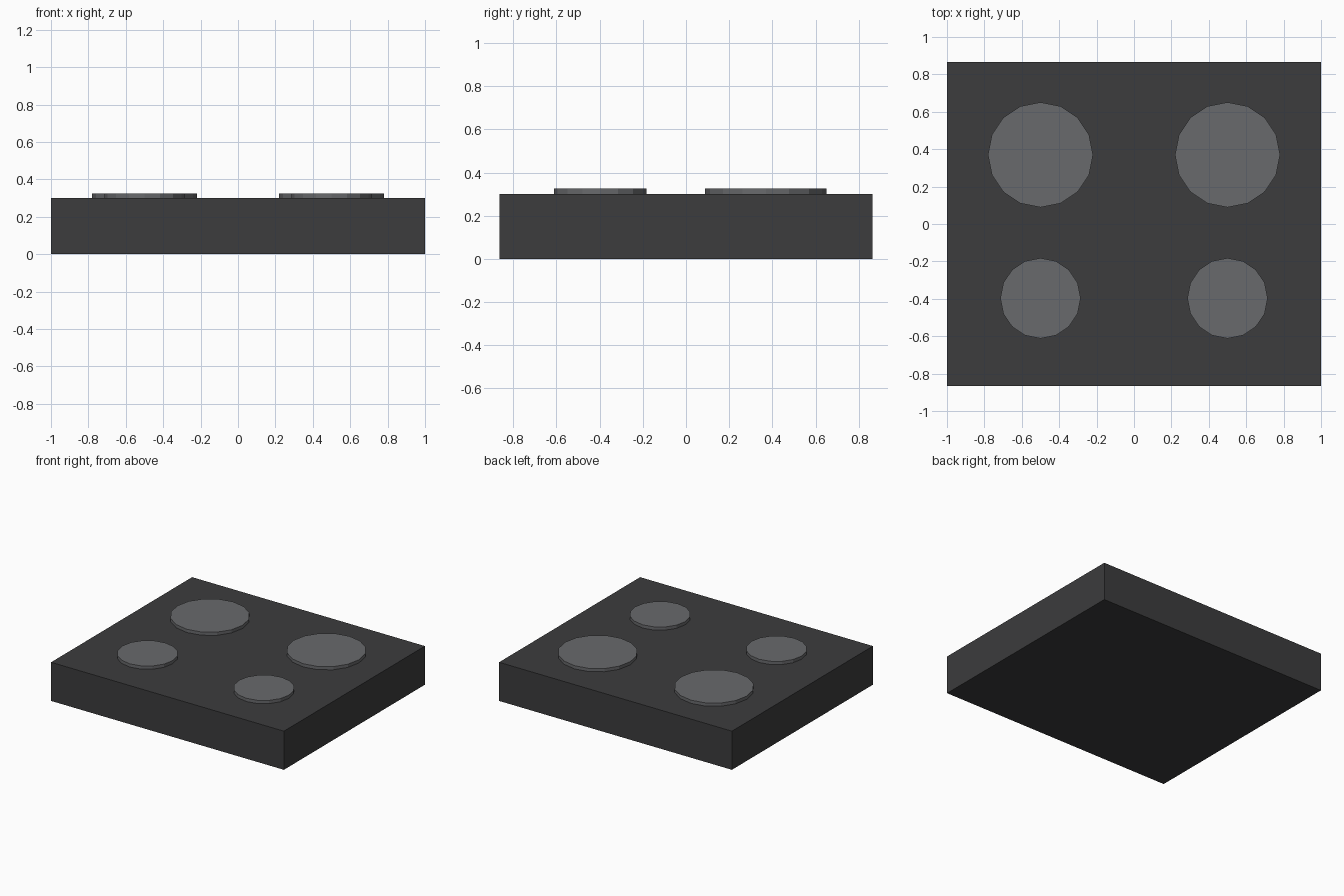
import bpy

if "Cube" in bpy.data.objects:
    bpy.data.objects.remove(bpy.data.objects["Cube"])


def material(name, color):
    mat = bpy.data.materials.new(name)
    mat.diffuse_color = (*color, 1)
    mat.use_nodes = True
    mat.node_tree.nodes["Principled BSDF"].inputs["Base Color"].default_value = mat.diffuse_color
    return mat


dark = material("dark_body", (0.045, 0.045, 0.047))
grey = material("burner_grey", (0.14, 0.143, 0.15))

# Slab body
WIDTH, DEPTH, HEIGHT = 2.0, 1.73, 0.30
bpy.ops.mesh.primitive_cube_add(size=1, location=(0, 0, HEIGHT / 2))
body = bpy.context.object
body.name = "hob_body"
body.scale = (WIDTH, DEPTH, HEIGHT)
bpy.ops.object.transform_apply(location=False, rotation=False, scale=True)
body.data.materials.append(dark)


# Raised 16-sided hot plates: large pair at the back, small pair in front
def hot_plate(name, x, y, radius, thickness=0.025):
    bpy.ops.mesh.primitive_cylinder_add(
        vertices=16, radius=radius, depth=thickness,
        location=(x, y, HEIGHT + thickness / 2))
    plate = bpy.context.object
    plate.name = name
    plate.data.materials.append(grey)


for side, x in (("left", -0.5), ("right", 0.5)):
    hot_plate(f"back_{side}_plate", x, 0.37, 0.281)
    hot_plate(f"front_{side}_plate", x, -0.397, 0.215)
